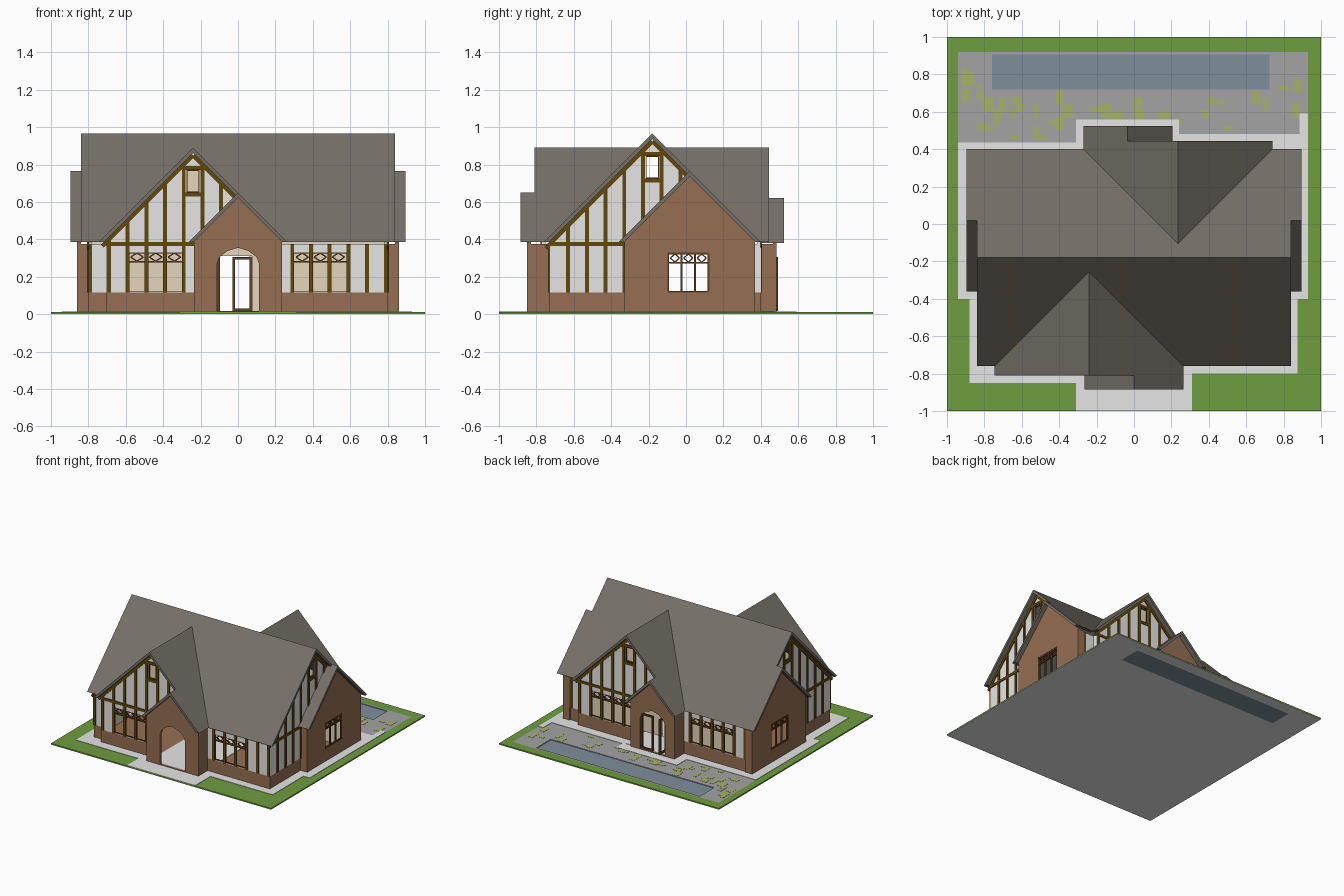
import bpy, bmesh, math, random
from mathutils import Vector

if "Cube" in bpy.data.objects:
    bpy.data.objects.remove(bpy.data.objects["Cube"])

def lin(c):
    c /= 255
    return c / 12.92 if c <= 0.04045 else ((c + 0.055) / 1.055) ** 2.4

COLOURS = {"grass": (110, 157, 62), "plaster": (230, 230, 230), "stone": (164, 164, 164),
           "moss": (166, 178, 104), "water": (126, 143, 156), "roof_slate": (117, 111, 103),
           "brick": (150, 111, 82), "timber": (98, 72, 10), "window_brown": (100, 62, 34),
           "cream": (230, 214, 188)}
MATS = {}
for key, rgb in COLOURS.items():
    MATS[key] = bpy.data.materials.new(key)
    MATS[key].diffuse_color = (*[lin(c) for c in rgb], 1)

PARTS = {}   # part name -> (bmesh, list of material names)

def part(name, mat):
    bm, mats = PARTS.setdefault(name, (bmesh.new(), []))
    if mat not in mats:
        mats.append(mat)
    return bm, mats.index(mat)

def plate(name, mat, axis, w0, w1, outline, holes=(), inner=None):
    """Flat plate with holes between depths w0 and w1; the w1 face may take another colour."""
    place = {"x": lambda u, v, w: (w, u, v), "y": lambda u, v, w: (u, w, v),
             "z": lambda u, v, w: (u, v, w)}[axis]
    normal = Vector(place(0, 0, 1))
    bm, idx = part(name, mat)
    inner_idx = part(name, inner)[1] if inner else idx
    made, edges = [], ([], [])
    for loop in [outline, *holes]:
        rings = [[bm.verts.new(place(u, v, w)) for u, v in loop] for w in (w0, w1)]
        n = len(loop)
        for k in (0, 1):
            edges[k].extend(bm.edges.new((rings[k][i], rings[k][(i + 1) % n])) for i in range(n))
        for i in range(n):
            j = (i + 1) % n
            made.append(bm.faces.new((rings[0][i], rings[0][j], rings[1][j], rings[1][i])))
            made[-1].material_index = idx
    for k in (0, 1):
        fill = bmesh.ops.triangle_fill(bm, use_beauty=True, edges=edges[k], normal=normal)
        for f in fill["geom"]:
            if isinstance(f, bmesh.types.BMFace):
                f.material_index = (idx, inner_idx)[k]
                made.append(f)
    bmesh.ops.recalc_face_normals(bm, faces=made)

def rect(u0, u1, v0, v1):
    return [(u0, v0), (u1, v0), (u1, v1), (u0, v1)]

def bar(name, mat, axis, w0, w1, a, b, width):
    a, b = Vector(a), Vector(b)
    d = (b - a).normalized() * width / 2
    s = Vector((-d.y, d.x))
    plate(name, mat, axis, w0, w1, [tuple(p) for p in (a + s, b + s, b - s, a - s)])

def wall(name, mat, axis, w, out, outline, holes=()):
    plate(name, mat, axis, w, w - out * 0.02, outline, holes, "cream")

def beam(axis, w, out, a, b, width=0.021):
    bar("timber_frame", "timber", axis, w - out * 0.003, w + out * 0.007, a, b, width)

def window(axis, w, out, u0, u1, z0, z1, n, lattice=True):
    """Brown frame with mullions and a row of diamonds along the top."""
    def strip(a, b, width=0.01):
        bar("window_frames", "window_brown", axis, w - out * 0.002, w - out * 0.014, a, b, width)
    step = (u1 - u0) / n
    for i in range(n + 1):
        strip((u0 + i * step, z0), (u0 + i * step, z1))
    for z in [z0, z1] + ([z1 - 0.05] if lattice else []):
        strip((u0, z), (u1, z))
    for i in range(n if lattice else 0):
        c, zc, h = u0 + (i + 0.5) * step, z1 - 0.025, step * 0.34
        for sx in (-1, 1):
            for sz in (-1, 1):
                strip((c + sx * h, zc), (c, zc + sz * 0.022), 0.007)

BASE, EAVE = 0.115, 0.385

def gable(axis, w, out, c, A, far, near, s, w_sub, other, w_eave, panes, sub_hole):
    """Half-timbered gable with a lower brick gable sharing one roof slope."""
    d = 1 if far > c else -1
    S = A - abs(c - s)
    zs = lambda u: S - 0.02 - abs(u - s)
    top = A - 0.02
    cross = "y" if axis == "x" else "x"
    holes = [rect(c - 0.035, c + 0.035, A - 0.24, A - 0.12)]
    if panes:
        a, b = sorted((c + d * 0.05, c + d * (0.05 + 0.1 * panes)))
        if d > 0:
            a, b = c - 0.05, c - 0.05 + 0.1 * panes
        holes.append(rect(a, b, 0.12, 0.33))
        window(axis, w, out, a, b, 0.12, 0.33, panes)
        # attic lining behind the upper window
        plate("attic_lining", "cream", axis, w - out * 0.03, w - out * 0.035,
              rect(c - 0.06, c + 0.06, A - 0.26, A - 0.1))
    window(axis, w, out, c - 0.035, c + 0.035, A - 0.24, A - 0.12, 1, False)
    wall("plaster_walls", "plaster", axis, w, out,
         [(far, BASE), (near, BASE), (near, zs(near)), (s, S - 0.02), (c, top),
          (far, top - abs(far - c))], holes)
    wall("brick_walls", "brick", axis, w, out, rect(far, near, 0.005, BASE))
    # timbers
    for k in (-0.15, -0.05, 0.05, 0.15, 0.25, 0.35, 0.45):
        u = c + d * k
        z0 = BASE if (u - near) * d > -0.002 else zs(u)
        z1 = A - 0.04 - abs(k)
        if z1 > z0:
            beam(axis, w, out, (u, z0), (u, z1))
    for z in (A - 0.25, A - 0.108):
        beam(axis, w, out, (c - 0.05, z), (c + 0.05, z))
    beam(axis, w, out, (far, 0.375), (near, 0.375))
    for u in (far + d * 0.02, s):
        beam(axis, w, out, (c, A - 0.042), (u, A - 0.042 - abs(u - c)))
    # brick gable with its side walls
    wall("brick_walls", "brick", axis, w_sub, out,
         [(near, 0.005), (other, 0.005), (other, zs(other)), (s, S - 0.02), (near, zs(near))], [sub_hole])
    for u, w_in in ((near, w), (other, w_eave)):
        wall("brick_walls", "brick", cross, u, 1 if u > s else -1, rect(w_sub, w_in, 0.005, EAVE - 0.01))
    # short return beside the timbered gable
    if w != w_eave:
        wall("plaster_walls", "plaster", cross, far, d, rect(w, w_eave, BASE, EAVE - 0.01))
        wall("brick_walls", "brick", cross, far, d, rect(w, w_eave, 0.005, BASE))

def arch(c, r):
    half = [(r, 0.018), (r, 0.27), (r * 0.88, 0.305), (r * 0.5, 0.338)]
    return [(c + x, z) for x, z in half] + [(c, 0.355)] + [(c - x, z) for x, z in half[::-1]]

# four sides of the house
gable("y", -0.77, -1, -0.24, 0.89, -0.705, -0.235, 0, -0.85, 0.235, -0.73, 3, arch(0, 0.112))
gable("y", 0.40, 1, 0.235, 0.89, 0.70, 0.165, -0.035, 0.485, -0.235, 0.36, 4, arch(-0.035, 0.112))
for sx in (-1, 1):
    gable("x", sx * 0.80, sx, -0.18, 0.965, -0.73, -0.33, 0.02, sx * 0.86, 0.37, sx * 0.80, 0,
          rect(-0.10, 0.125, 0.117, 0.33))
    window("x", sx * 0.86, sx, -0.095, 0.12, 0.12, 0.325, 3)

# walls under the long eaves
for w, out, a, b, win in ((-0.73, -1, -0.80, -0.705, None), (-0.73, -1, 0.235, 0.80, (0.295, 0.585, 3)),
                          (0.36, 1, 0.70, 0.80, None), (0.36, 1, -0.80, -0.235, (-0.69, -0.295, 4))):
    wall("brick_walls", "brick", "y", w, out, rect(a, b, 0.005, BASE))
    hole = [rect(win[0], win[1], 0.12, 0.33)] if win else []
    wall("plaster_walls", "plaster", "y", w, out, rect(a, b, BASE, EAVE - 0.01), hole)
    if win:
        window("y", w, out, win[0], win[1], 0.12, 0.33, win[2])
    for k in range(-8, 8):
        u = k * 0.1 + (0.01 if k < 0 else 0.09)
        if a < u < b:
            beam("y", w, out, (u, BASE), (u, EAVE - 0.01))

# inside: floors, partition, rear double door with one leaf open
plate("floor", "brick", "z", 0.008, 0.015, rect(-0.80, 0.80, -0.73, 0.36))
plate("hall_floor", "plaster", "z", 0.008, 0.017, rect(-0.22, 0.22, -0.84, 0.47))
plate("partition", "cream", "y", 0.20, 0.215, rect(-0.79, 0.79, 0.012, 0.385), [rect(-0.11, 0.075, 0.018, 0.31)])
plate("door_frame", "window_brown", "y", 0.46, 0.475, rect(-0.03, 0.077, 0.016, 0.305),
      [rect(-0.017, 0.062, 0.03, 0.292)])
plate("open_door", "window_brown", "x", -0.11, -0.095, rect(0.40, 0.492, 0.016, 0.305),
      [rect(0.412, 0.478, 0.03, 0.292)])

# roof slopes: plan outline lifted onto a 45 degree plane, thickened inward, flat-cut at the eaves
def slope(pts, axis, ridge, height, side):
    bm, idx = part("roof", "roof_slate")
    i = "xy".index(axis)
    n, flat = Vector((0, 0, 1)), Vector()
    n[i] = flat[i] = side
    n.normalize()
    top = [Vector((*p, height - side * (p[i] - ridge))) for p in pts]
    a = [bm.verts.new(p) for p in top]
    b = [bm.verts.new(p - (flat * 0.0283 if p.z < EAVE + 0.006 else n * 0.02)) for p in top]
    faces = [bm.faces.new(a), bm.faces.new(b[::-1])]
    for k in range(len(a)):
        j = (k + 1) % len(a)
        faces.append(bm.faces.new((a[k], b[k], b[j], a[j])))
    bmesh.ops.recalc_face_normals(bm, faces=faces)

slope([(-0.84, -0.18), (-0.84, -0.76), (-0.745, -0.76), (-0.24, -0.255), (0.265, -0.76),
       (0.84, -0.76), (0.84, -0.18)], "y", -0.18, 0.965, -1)
slope([(-0.84, -0.18), (0.84, -0.18), (0.84, 0.02), (0.895, 0.02), (0.895, 0.4), (0.74, 0.4),
       (0.235, -0.105), (-0.27, 0.4), (-0.895, 0.4), (-0.895, 0.02), (-0.84, 0.02)], "y", -0.18, 0.965, 1)
slope([(-0.24, -0.81), (-0.24, -0.255), (-0.745, -0.76), (-0.745, -0.81)], "x", -0.24, 0.89, -1)
slope([(-0.24, -0.81), (-0.24, -0.255), (0.265, -0.76), (0.265, -0.885), (0, -0.885), (0, -0.81)],
      "x", -0.24, 0.89, 1)
slope(rect(-0.265, 0, -0.885, -0.76), "x", 0, 0.65, -1)
slope([(0.235, 0.445), (0.235, -0.105), (0.74, 0.4), (0.74, 0.445)], "x", 0.235, 0.89, 1)
slope([(0.235, 0.445), (0.235, -0.105), (-0.27, 0.4), (-0.27, 0.525), (-0.035, 0.525), (-0.035, 0.445)],
      "x", 0.235, 0.89, -1)
slope(rect(-0.035, 0.205, 0.39, 0.525), "x", -0.035, 0.62, 1)
for sx in (-1, 1):
    slope(rect(sx * 0.80, sx * 0.895, -0.36, 0.02), "y", 0.02, 0.765, -1)

# garden: base, lawn, terrace, pool, paving
pool, terrace = rect(-0.76, 0.725, 0.72, 0.905), rect(-0.94, 0.93, 0.43, 0.92)
plate("ground_base", "plaster", "z", 0, 0.003, rect(-1, 1, -1, 1), [pool])
plate("lawn", "grass", "z", 0.003, 0.011, rect(-1, 1, -1, 1), [terrace])
plate("terrace", "stone", "z", 0.003, 0.011, terrace, [pool])
plate("pool_water", "water", "z", 0, 0.005, pool)
plate("paving", "plaster", "z", 0.004, 0.014,
      [(-0.31, -0.999), (0.31, -0.999), (0.31, -0.80), (0.875, -0.80), (0.875, -0.40), (0.93, -0.40),
       (0.93, 0.59), (0.885, 0.59), (0.885, 0.48), (0.24, 0.48), (0.24, 0.56), (-0.31, 0.56),
       (-0.31, 0.435), (-0.94, 0.435), (-0.94, -0.40), (-0.88, -0.40), (-0.88, -0.85), (-0.31, -0.85)])
random.seed(7)
for i in range(52):
    w, h = random.choice((0.03, 0.045, 0.06)), random.choice((0.025, 0.04, 0.075))
    x, y = random.randint(-31, 28) * 0.03, random.choice((0.45, 0.5, 0.53, 0.57, 0.6, 0.64))
    if i % 5 == 0:   # patches beside the pool ends
        x, y = random.choice((-0.92, -0.84, 0.78, 0.85)), random.uniform(0.65, 0.84)
    plate("moss_patches", "moss", "z", 0.010, 0.0125, rect(x, x + w, y, y + h))

for name, (bm, mats) in PARTS.items():
    mesh = bpy.data.meshes.new(name)
    bm.to_mesh(mesh)
    bm.free()
    for m in mats:
        mesh.materials.append(MATS[m])
    bpy.context.collection.objects.link(bpy.data.objects.new(name, mesh))

for m in bpy.data.materials:
    if m.users and not m.is_grease_pencil:
        m.use_nodes = True
        m.node_tree.nodes["Principled BSDF"].inputs["Base Color"].default_value = m.diffuse_color
